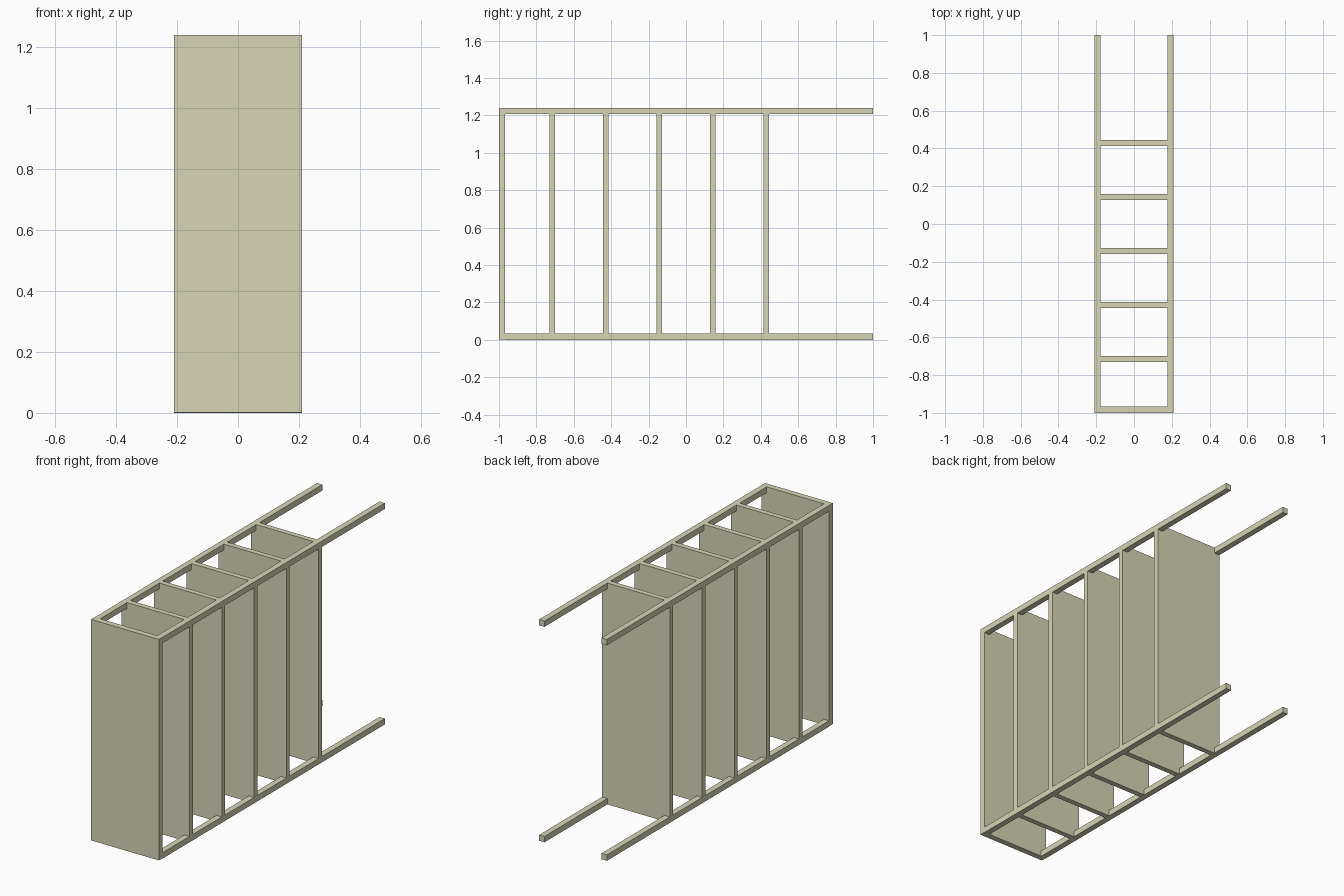
import bpy, bmesh

if "Cube" in bpy.data.objects:
    bpy.data.objects.remove(bpy.data.objects["Cube"])

W, H, T = 0.21, 1.24, 0.033   # half width, height, rail thickness


def extrude_outline(name, outline, y0, y1):
    """Extrude an (x, z) outline along y."""
    bm = bmesh.new()
    face = bm.faces.new([bm.verts.new((x, y0, z)) for x, z in outline])
    ext = bmesh.ops.extrude_face_region(bm, geom=[face])
    verts = [g for g in ext["geom"] if isinstance(g, bmesh.types.BMVert)]
    bmesh.ops.translate(bm, verts=verts, vec=(0, y1 - y0, 0))
    bmesh.ops.recalc_face_normals(bm, faces=bm.faces[:])
    mesh = bpy.data.meshes.new(name)
    bm.to_mesh(mesh)
    bm.free()
    obj = bpy.data.objects.new(name, mesh)
    bpy.context.collection.objects.link(obj)
    mat = bpy.data.materials.get("pale_wood")
    if mat is None:
        mat = bpy.data.materials.new("pale_wood")
        mat.diffuse_color = (0.68, 0.67, 0.47, 1)
        mat.use_nodes = True
        mat.node_tree.nodes["Principled BSDF"].inputs["Base Color"].default_value = mat.diffuse_color
    mesh.materials.append(mat)
    return obj


def rect(x0, x1, z0, z1):
    return [(x0, z0), (x1, z0), (x1, z1), (x0, z1)]


# End panel closing the unit at the front
extrude_outline("end_panel", rect(-W, W, 0.002, H), -1.0, -1.0 + T)

# Four long corner posts
for side, x0 in (("left", -W), ("right", W - T)):
    for level, z0 in (("lower", 0.0), ("upper", H - T)):
        extrude_outline(f"{level}_{side}_post", rect(x0, x0 + T, z0, z0 + T),
                        -1.0 + T, 1.0)

# Five shelves, notched at the corners around the posts
n = W - T
notched = [(-n, 0), (n, 0), (n, T), (W, T), (W, H - T), (n, H - T),
           (n, H), (-n, H), (-n, H - T), (-W, H - T), (-W, T), (-n, T)]
for i in range(1, 6):
    y = -1.0 + i * 2 / 7
    extrude_outline(f"shelf_{i}", notched, y - 0.015, y + 0.015)
